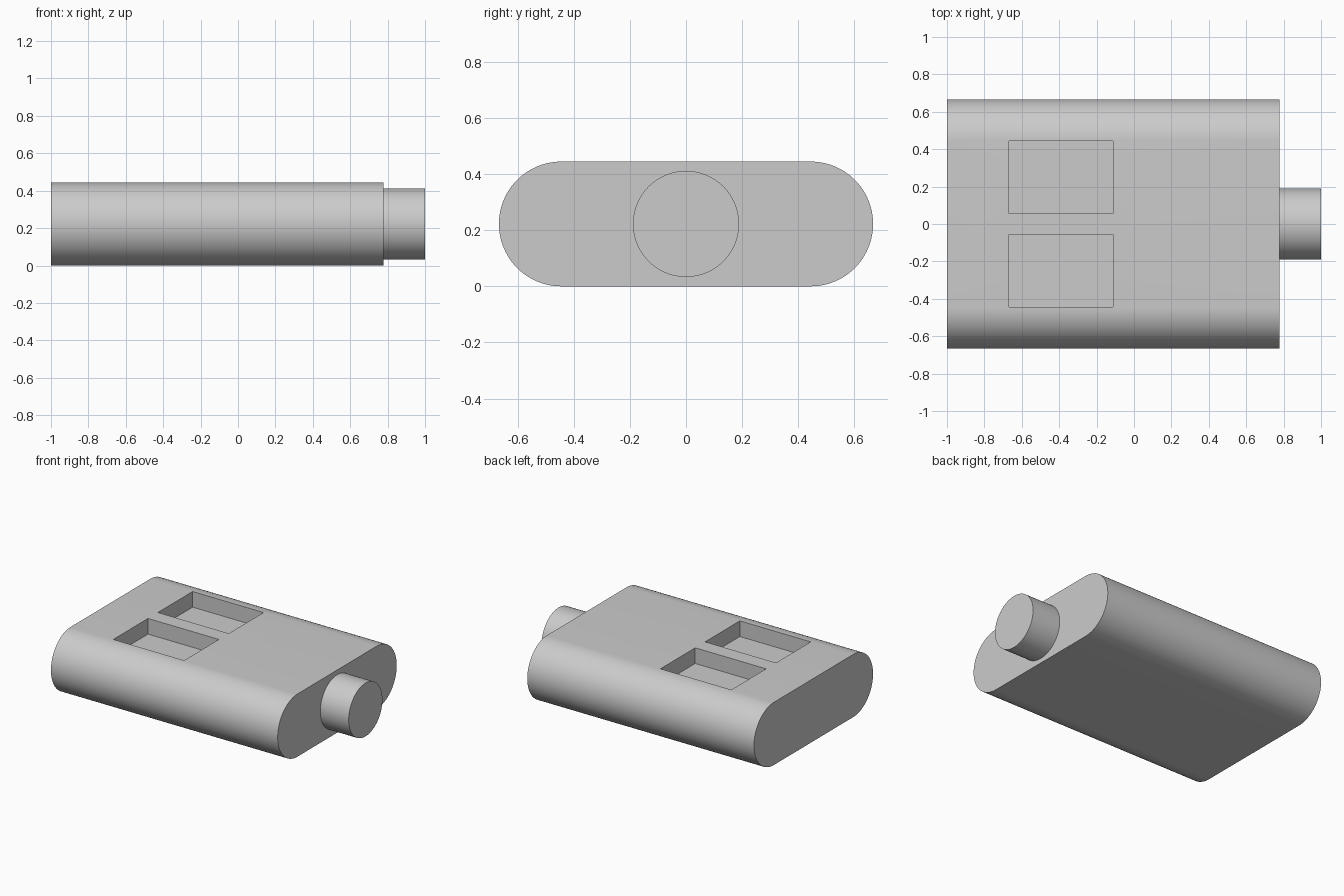
import bpy
import bmesh
from math import cos, sin, pi, radians
from mathutils import Matrix

if "Cube" in bpy.data.objects:
    bpy.data.objects.remove(bpy.data.objects["Cube"], do_unlink=True)

RADIUS = 0.2222          # half the body height
END_X = 0.7778           # face that carries the stub
SEGMENTS = 48

grey = bpy.data.materials.new("light grey")
grey.use_nodes = True
colour = (0.6, 0.6, 0.6, 1)
grey.diffuse_color = colour
grey.node_tree.nodes["Principled BSDF"].inputs["Base Color"].default_value = colour


def make_object(name, bm):
    bmesh.ops.recalc_face_normals(bm, faces=bm.faces)
    mesh = bpy.data.meshes.new(name)
    bm.to_mesh(mesh)
    bm.free()
    mesh.materials.append(grey)
    obj = bpy.data.objects.new(name, mesh)
    bpy.context.collection.objects.link(obj)
    return obj


def extrude_profile(name, points, x0, x1):
    """Extrude a closed (y, z) outline along x."""
    bm = bmesh.new()
    face = bm.faces.new([bm.verts.new((x0, y, z)) for y, z in points])
    new = bmesh.ops.extrude_face_region(bm, geom=[face], use_keep_orig=True)
    verts = [v for v in new["geom"] if isinstance(v, bmesh.types.BMVert)]
    bmesh.ops.translate(bm, verts=verts, vec=(x1 - x0, 0, 0))
    return make_object(name, bm)


def arc(cy, radius, start, sweep, steps):
    return [(cy + radius * cos(start + sweep * i / steps),
             RADIUS + radius * sin(start + sweep * i / steps))
            for i in range(steps + 1)]


def smooth(obj):
    bpy.ops.object.select_all(action="DESELECT")
    obj.select_set(True)
    bpy.context.view_layer.objects.active = obj
    bpy.ops.object.shade_smooth_by_angle(angle=radians(30))


# Body with fully rounded long sides
half_flat = 0.6667 - RADIUS
outline = (arc(half_flat, RADIUS, -pi / 2, pi, SEGMENTS)
           + arc(-half_flat, RADIUS, pi / 2, pi, SEGMENTS))
body = extrude_profile("body", outline, -1, END_X)

# Two rectangular pockets sunk into the top
bm = bmesh.new()
for side in (-1, 1):
    place = (Matrix.Translation((-0.389, side * 0.25, 2 * RADIUS))
             @ Matrix.Diagonal((0.556, 0.389, 0.222, 1)))
    bmesh.ops.create_cube(bm, size=1, matrix=place)
cutter = make_object("pocket_cutter", bm)
cutter.hide_render = True

cut = body.modifiers.new("pockets", "BOOLEAN")
cut.operation = "DIFFERENCE"
cut.solver = "EXACT"
cut.object = cutter
bpy.context.view_layer.objects.active = body
bpy.ops.object.modifier_apply(modifier=cut.name)
bpy.data.objects.remove(cutter, do_unlink=True)
smooth(body)

# Round stub on the end face
circle = arc(0, 0.189, 0, 2 * pi, 2 * SEGMENTS)[:-1]
smooth(extrude_profile("end_stub", circle, END_X, 1))
